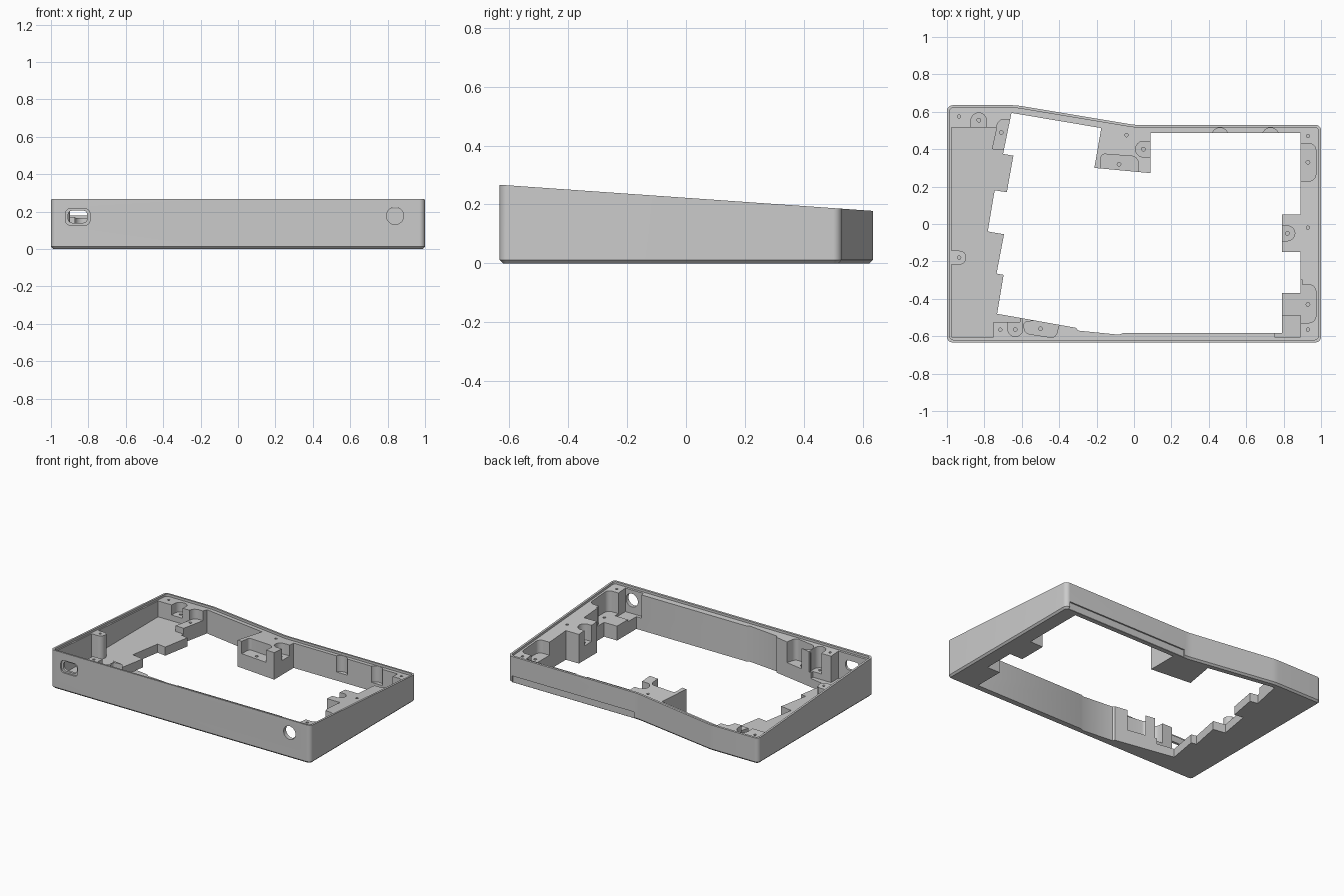
import bpy, bmesh, math
from mathutils import Vector

if "Cube" in bpy.data.objects:
    bpy.data.objects.remove(bpy.data.objects["Cube"])

PAD, FLOOR = 0.1, 0.06        # heights of screw pads and tray floor
GREY = (0.6, 0.6, 0.6, 1)
grey = bpy.data.materials.new("satin_grey")
grey.use_nodes = True
grey.diffuse_color = GREY
grey.node_tree.nodes["Principled BSDF"].inputs["Base Color"].default_value = GREY


def top(y):
    """Sloping top plane of the case."""
    return 0.2225 - 0.07 * y


def rounded(pts):
    """Turn (x, y[, radius]) corners into a counter-clockwise polygon with arcs."""
    out = []
    for i, p in enumerate(pts):
        c = Vector(p[:2])
        if len(p) == 2:
            out.append(c)
            continue
        a = (Vector(pts[i - 1][:2]) - c).normalized()
        b = (Vector(pts[(i + 1) % len(pts)][:2]) - c).normalized()
        half = math.acos(a.dot(b)) / 2
        start, end = c + a * p[2] / math.tan(half), c + b * p[2] / math.tan(half)
        mid = c + (a + b).normalized() * p[2] / math.sin(half)
        for k in range(9):
            chord = start.lerp(end, k / 8) - mid
            out.append(mid + chord.normalized() * p[2])
    area = sum(out[i - 1].x * q.y - q.x * out[i - 1].y for i, q in enumerate(out))
    return out if area > 0 else out[::-1]


def prism(name, pts, z0, z1=0.5, along_y=False, chamfer=0):
    """Extrude a polygon; z0 and z1 may be functions of y."""
    bm = bmesh.new()
    rings = []
    for z in (z0, z1):
        ring = []
        for x, y in rounded(pts):
            h = z(y) if callable(z) else z
            ring.append(bm.verts.new((x, h, y) if along_y else (x, y, h)))
        rings.append(ring[::-1] if along_y else ring)
    low, high = rings
    base = bm.faces.new(low[::-1])
    bm.faces.new(high)
    for i in range(len(low)):
        bm.faces.new((low[i - 1], low[i], high[i], high[i - 1]))
    bm.normal_update()
    if chamfer:
        bmesh.ops.bevel(bm, geom=list(base.edges), offset=chamfer, segments=1, affect='EDGES')
        bm.normal_update()
    mesh = bpy.data.meshes.new(name)
    bm.to_mesh(mesh)
    bm.free()
    mesh.update()
    ob = bpy.data.objects.new(name, mesh)
    bpy.context.collection.objects.link(ob)
    return ob


def box(x0, x1, y0, y1, r=0):
    pts = [(x0, y0), (x1, y0), (x1, y1), (x0, y1)]
    return [p + (r,) for p in pts] if r else pts


def circle(x, y, r, n=24):
    return [(x + r * math.cos(k * math.tau / n), y + r * math.sin(k * math.tau / n)) for k in range(n)]


def u_slot(x, y, r, angle, length):
    """Half circle with straight sides running off in one direction."""
    d = Vector((math.cos(angle), math.sin(angle)))
    pts = []
    for k in range(13):
        t = angle + math.pi / 2 + math.pi * k / 12
        pts.append((x + r * math.cos(t), y + r * math.sin(t)))
    first, last = Vector(pts[0]) + d * length, Vector(pts[-1]) + d * length
    return pts + [tuple(last), tuple(first)]


def cut(pts, z0, z1=0.5, along_y=False):
    tool = prism("cutter", pts, z0, z1, along_y)
    tool.hide_render = True
    mod = case.modifiers.new("cut", 'BOOLEAN')
    mod.operation, mod.solver, mod.object = 'DIFFERENCE', 'EXACT', tool
    bpy.context.view_layer.objects.active = case
    bpy.ops.object.modifier_apply(modifier=mod.name)
    bpy.data.objects.remove(tool)


# Outer shell with sloping top and chamfered underside
case = prism("case_frame", [(-1, -.633, .03), (1, -.633, .03), (1, .53, .03), (0, .53, .3),
                            (-.63, .635, .3), (-1, .635, .03)], 0, top, chamfer=.012)
case.data.materials.append(grey)

# Shallow seat inside the rim
cut([(-.986, -.619, .02), (.986, -.619, .02), (.986, .516, .02), (0, .516, .3),
     (-.63, .621, .3), (-.986, .621, .02)], lambda y: top(y) - .016)

# Central opening with stepped left edge
cut([(-.655, .594), (-.7, .375), (-.645, .365), (-.68, .17), (-.745, .18), (-.782, -.04),
     (-.695, -.055), (-.735, -.265), (-.697, -.272), (-.732, -.48), (-.31, -.555), (-.3, -.57),
     (-.08, -.592), (-.055, -.582), (.79, -.582), (.79, -.37), (.89, -.37), (.89, -.15),
     (.79, -.15), (.79, .05), (.89, .05), (.89, .486), (.088, .486), (.088, .272),
     (-.212, .3), (-.175, .513)], -.1)

# Left tray, leaving a rounded screw post on the side wall
cut([(-.976, -.605), (-.75, -.605), (-.75, -.525), (-.61, -.525), (-.61, -.49), (-.6, .39),
     (-.76, .4), (-.735, .515), (-.976, .515), (-.976, -.143), (-.898, -.143, .034),
     (-.898, -.217, .034), (-.976, -.217)], FLOOR)

# Recessed screw pads
up, down, left, right = math.pi / 2, -math.pi / 2, math.pi, 0
for x, y, r, angle, length, z in [
        (-.83, .552, .042, down, .05, PAD), (.05, .4, .042, right, .06, PAD),
        (.82, -.05, .04, left, .06, PAD), (-.635, -.562, .04, up, .06, PAD),
        (.46, .469, .045, down, .05, FLOOR), (.73, .469, .045, down, .05, FLOOR)]:
    cut(u_slot(x, y, r, angle, length), z)
cut([(-.765, .385), (-.6, .36), (-.6, .56), (-.725, .56, .04)], PAD)
cut([(-.595, -.525, .02), (-.58, -.585, .03), (-.42, -.61, .03), (-.39, -.5)], PAD)
cut([(-.185, .2), (.022, .2), (.022, .36, .035), (-.175, .375, .02)], PAD)
cut(box(.85, .972, .23, .43, .035), PAD)
cut(box(.85, .972, -.528, -.325, .035), PAD)
cut(box(.75, .9, -.495, -.3), PAD)
cut(box(.75, .89, -.605, -.49), PAD - .015)

# Blind screw holes in the tall posts and in the pads
for x, y in [(-.935, .575), (-.935, -.18), (-.715, -.565), (-.04, .475),
             (.93, .47), (.93, -.02), (.93, -.565)]:
    cut(circle(x, y, .009, 12), .1)
for x, y in [(-.83, .555), (-.71, .49), (-.635, -.565), (-.5, -.56), (-.08, .32),
             (.05, .4), (.93, .33), (.82, -.05), (.93, -.43)]:
    cut(circle(x, y, .01, 12), .05)

# Front wall: cable port with sunken surround, and round hole
cut(box(-.922, -.792, .128, .215, .025), -.7, -.622, True)
cut(box(-.908, -.806, .14, .205, .022), -.7, -.58, True)
cut(circle(.84, .177, .046, 32), -.7, -.55, True)

# Shallow recess along the lower back wall
cut(box(.03, .97, -.05, .05), .52, .6, True)

bpy.ops.object.select_all(action='DESELECT')
case.select_set(True)
bpy.context.view_layer.objects.active = case
bpy.ops.object.shade_smooth_by_angle(angle=math.radians(30))
